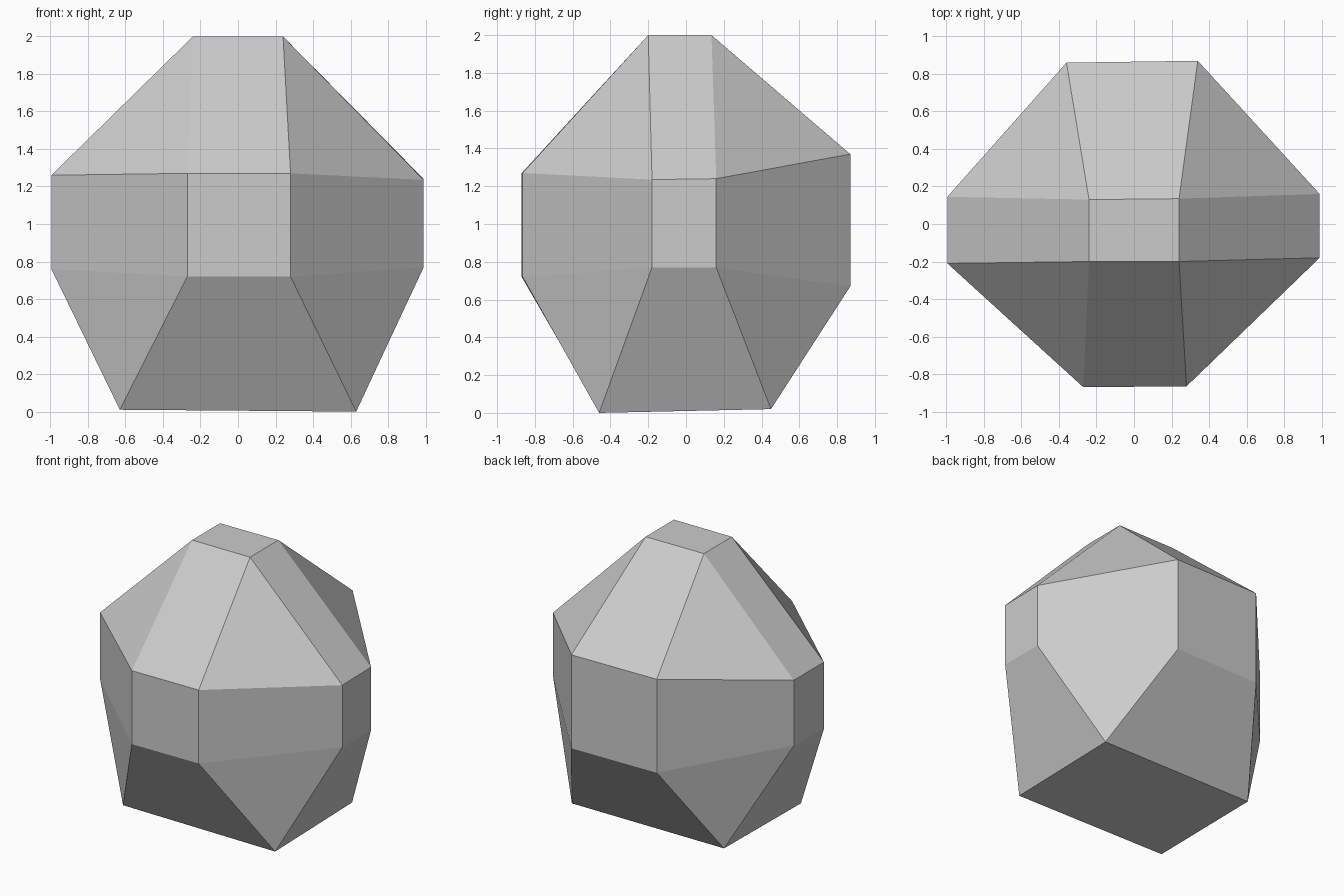
import bpy
import bmesh

cube = bpy.data.objects.get("Cube")
if cube:
    bpy.data.objects.remove(cube, do_unlink=True)

# Stone colour
GREY = (0.6, 0.6, 0.6, 1.0)
stone = bpy.data.materials.new("stone grey")
stone.use_nodes = True
stone.diffuse_color = GREY
stone.node_tree.nodes["Principled BSDF"].inputs["Base Color"].default_value = GREY

# Girdle corners: x, y, lower height, upper height
girdle = [
    (-0.27, -0.87, 0.72, 1.27), (0.28, -0.865, 0.72, 1.27),
    (0.99, -0.18, 0.77, 1.235), (0.99, 0.16, 0.77, 1.24),
    (0.34, 0.87, 0.67, 1.37), (-0.36, 0.86, 0.67, 1.37),
    (-0.995, 0.145, 0.77, 1.26), (-0.995, -0.21, 0.76, 1.26),
]
# Crown and base corners, in the same order around the stone
crown = [(-0.24, -0.2, 2), (0.24, -0.2, 2), (0.24, 0.135, 2), (-0.24, 0.13, 2)]
base = [(-0.63, -0.46, 0.01), (0.63, -0.46, 0), (0.63, 0.45, 0.02), (-0.63, 0.45, 0.02)]

bm = bmesh.new()
lower = [bm.verts.new((x, y, lo)) for x, y, lo, hi in girdle]
upper = [bm.verts.new((x, y, hi)) for x, y, lo, hi in girdle]
top = [bm.verts.new(p) for p in crown]
bottom = [bm.verts.new(p) for p in base]

# Vertical belt facets
for i in range(8):
    j = (i + 1) % 8
    bm.faces.new((lower[i], lower[j], upper[j], upper[i]))

# Sloping side quads and corner triangles, above and below the belt
for i in range(4):
    j = (i + 1) % 4
    a, b, c = 2 * i, 2 * i + 1, (2 * i + 2) % 8
    bm.faces.new((upper[a], upper[b], top[j], top[i]))
    bm.faces.new((upper[b], upper[c], top[j]))
    bm.faces.new((lower[b], lower[a], bottom[i], bottom[j]))
    bm.faces.new((lower[c], lower[b], bottom[j]))
bm.faces.new(top)
bm.faces.new(bottom[::-1])
bmesh.ops.recalc_face_normals(bm, faces=bm.faces)

# Faceted stone
mesh = bpy.data.meshes.new("faceted_stone")
bm.to_mesh(mesh)
bm.free()
mesh.materials.append(stone)
rock = bpy.data.objects.new("faceted_stone", mesh)
bpy.context.collection.objects.link(rock)
